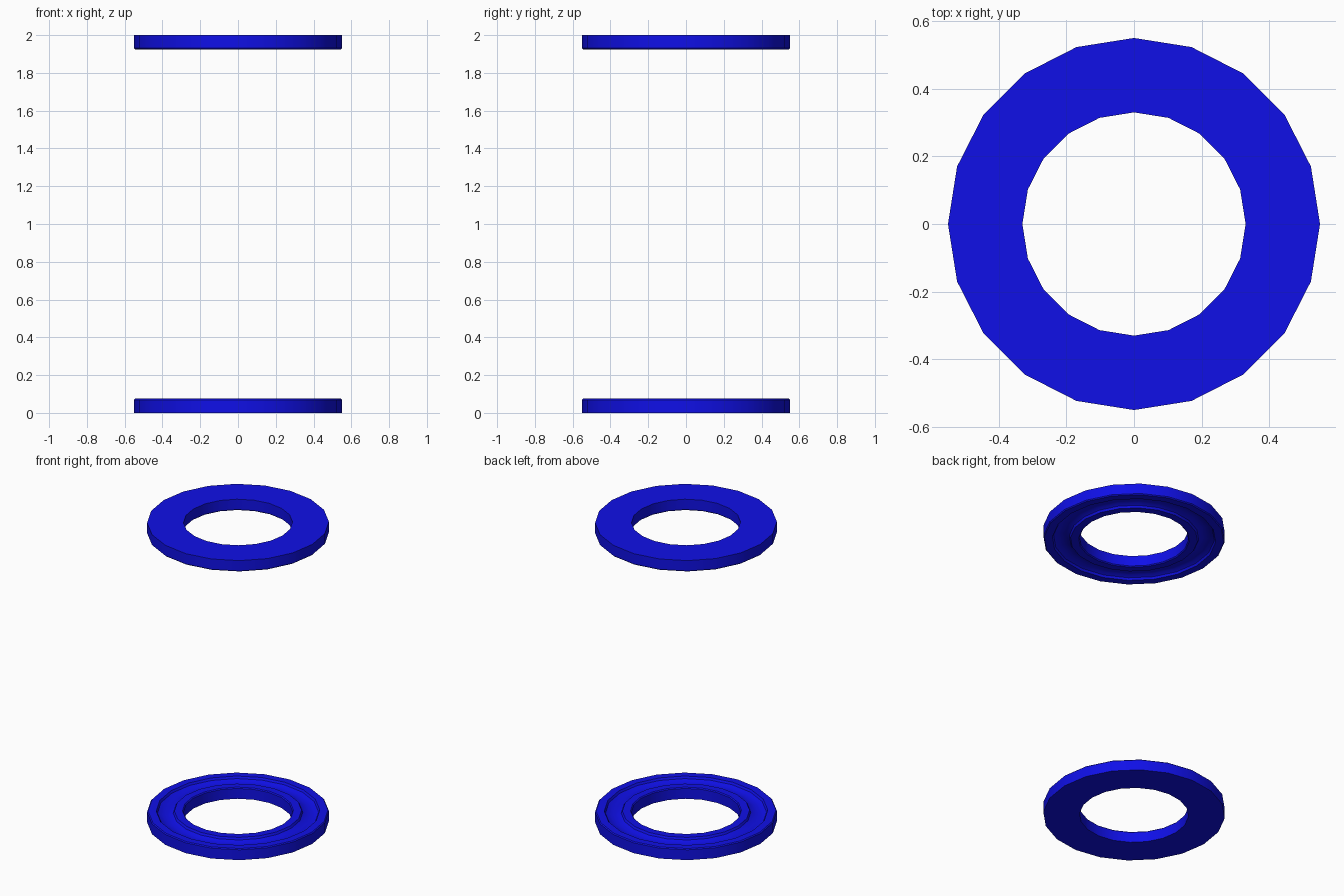
import bpy, bmesh, math

if "Cube" in bpy.data.objects:
    bpy.data.objects.remove(bpy.data.objects["Cube"])

SIDES = 20
R_OUT, R_IN, H, C = 0.55, 0.33, 0.075, 0.006
G_MID, G_HALF, G_DEPTH = 0.44, 0.055, 0.028

blue = bpy.data.materials.new("blue")
blue.diffuse_color = (0.005, 0.005, 0.8, 1)
blue.use_nodes = True
blue.node_tree.nodes["Principled BSDF"].inputs["Base Color"].default_value = blue.diffuse_color


def washer_profile():
    """Closed (radius, height) outline: flat base, chamfered rims, rounded race groove on top."""
    pts = [(R_IN, 0), (R_OUT, 0), (R_OUT, H - C), (R_OUT - C, H)]
    n = 6
    for i in range(n + 1):
        a = math.pi * i / n
        pts.append((G_MID + G_HALF * math.cos(a), H - G_DEPTH * math.sin(a)))
    pts += [(R_IN + C, H), (R_IN, H - C)]
    return pts


def washer(name, flip):
    bm = bmesh.new()
    loops = []
    for s in range(SIDES):
        t = 2 * math.pi * s / SIDES
        loops.append([bm.verts.new((r * math.cos(t), r * math.sin(t), 2 - z if flip else z))
                      for r, z in washer_profile()])
    n = len(loops[0])
    for s in range(SIDES):
        a, b = loops[s], loops[(s + 1) % SIDES]
        for i in range(n):
            j = (i + 1) % n
            bm.faces.new((a[i], b[i], b[j], a[j]))
    bmesh.ops.recalc_face_normals(bm, faces=bm.faces)
    me = bpy.data.meshes.new(name)
    bm.to_mesh(me)
    bm.free()
    me.materials.append(blue)
    ob = bpy.data.objects.new(name, me)
    bpy.context.collection.objects.link(ob)
    # smooth walls, crisp rims
    bpy.ops.object.select_all(action='DESELECT')
    ob.select_set(True)
    bpy.context.view_layer.objects.active = ob
    bpy.ops.object.shade_smooth_by_angle(angle=math.radians(30))


# two grooved rings facing each other
washer("lower_race_ring", False)
washer("upper_race_ring", True)
